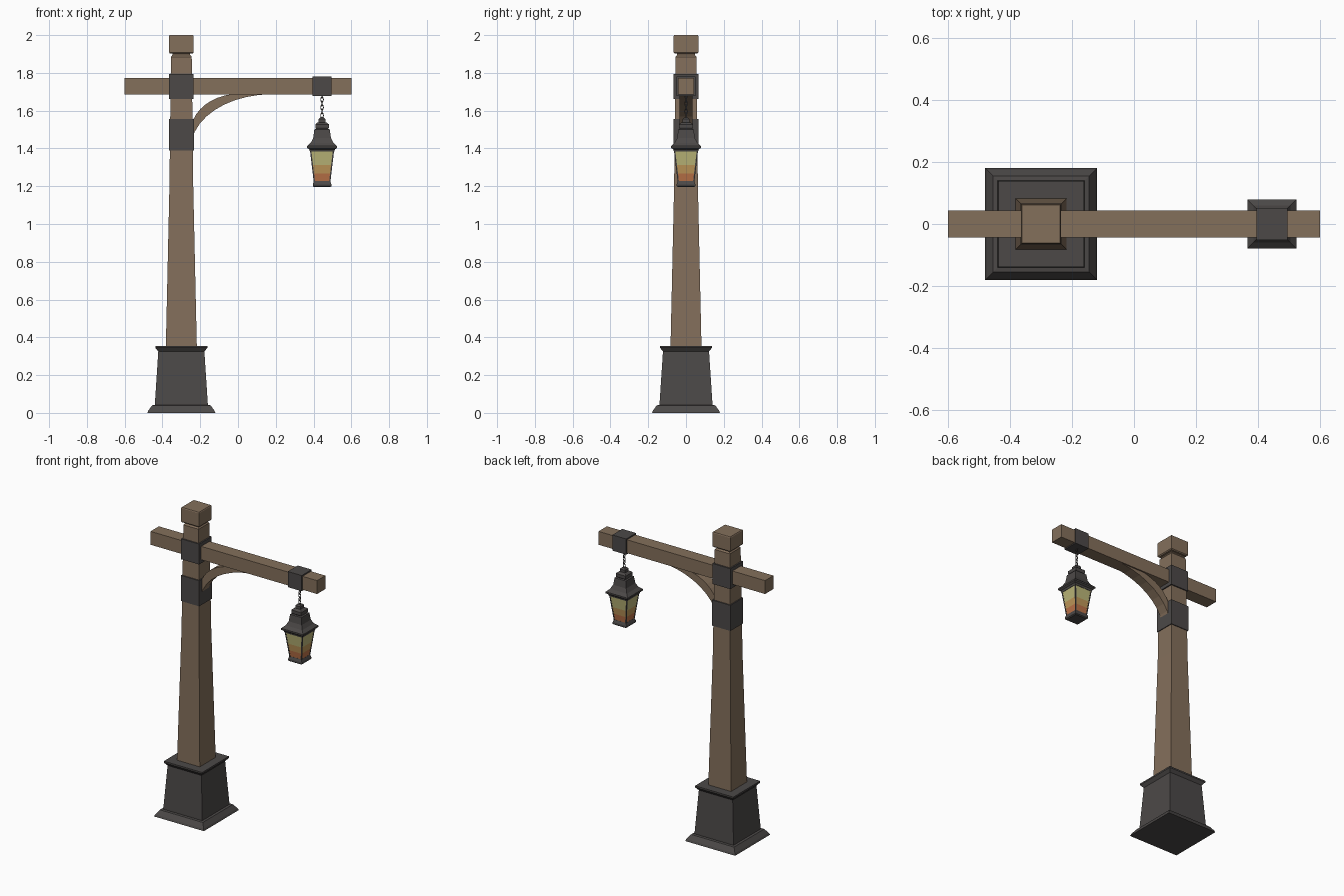
import bpy, bmesh, math
from mathutils import Matrix

cube = bpy.data.objects.get("Cube")
if cube:
    bpy.data.objects.remove(cube, do_unlink=True)


def material(name, rgb):
    m = bpy.data.materials.new(name)
    m.use_nodes = True
    m.diffuse_color = (*rgb, 1)
    m.node_tree.nodes["Principled BSDF"].inputs["Base Color"].default_value = (*rgb, 1)
    return m


WOOD = material("brown wood", (0.23, 0.16, 0.105))
IRON = material("dark iron", (0.072, 0.066, 0.064))
GLASS = [material("amber glass", (0.50, 0.17, 0.065)),
         material("gold glass", (0.52, 0.31, 0.10)),
         material("pale yellow glass", (0.50, 0.47, 0.19))]
POST_X, LAMP_X = -0.3, 0.445


def finish(name, bm, mats):
    bmesh.ops.recalc_face_normals(bm, faces=bm.faces)
    mesh = bpy.data.meshes.new(name)
    bm.to_mesh(mesh)
    bm.free()
    for m in mats:
        mesh.materials.append(m)
    ob = bpy.data.objects.new(name, mesh)
    bpy.context.collection.objects.link(ob)
    return ob


def square_loft(name, x, profile, *mats):
    """Stack square rings given as (half width, height); one material per level if several."""
    bm = bmesh.new()
    rings = [[bm.verts.new((x + sx * w, sy * w, z))
              for sx, sy in ((-1, -1), (1, -1), (1, 1), (-1, 1))] for w, z in profile]
    bm.faces.new(rings[0])
    bm.faces.new(rings[-1]).material_index = len(mats) - 1
    for level, (a, b) in enumerate(zip(rings, rings[1:])):
        for i in range(4):
            j = (i + 1) % 4
            f = bm.faces.new((a[i], a[j], b[j], b[i]))
            f.material_index = min(level, len(mats) - 1)
    return finish(name, bm, mats)


def box(name, lo, hi, mat):
    bm = bmesh.new()
    size = [b - a for a, b in zip(lo, hi)]
    mid = [(a + b) / 2 for a, b in zip(lo, hi)]
    bmesh.ops.create_cube(bm, size=1,
                          matrix=Matrix.Translation(mid) @ Matrix.Diagonal((*size, 1)))
    return finish(name, bm, [mat])


# Iron plinth, tapering timber post and its cap
square_loft("plinth", POST_X, [(0.18, 0), (0.175, 0.012), (0.155, 0.04), (0.14, 0.042),
                               (0.14, 0.05), (0.122, 0.325), (0.138, 0.345),
                               (0.138, 0.355)], IRON)
square_loft("post", POST_X, [(0.082, 0.35), (0.063, 1.2), (0.055, 1.885),
                             (0.047, 1.895), (0.047, 1.91)], WOOD)
square_loft("post_cap", POST_X, [(0.06, 1.902), (0.065, 1.908), (0.065, 1.995),
                                 (0.062, 2)], WOOD)

# Crossbeam and iron straps
box("crossbeam", (-0.6, -0.043, 1.685), (0.6, 0.043, 1.772), WOOD)
square_loft("upper_post_strap", POST_X, [(0.065, 1.662), (0.065, 1.795)], IRON)
square_loft("lower_post_strap", POST_X, [(0.066, 1.39), (0.066, 1.557)], IRON)
box("beam_strap", (0.395, -0.051, 1.678), (0.495, 0.051, 1.78), IRON)

# Curved brace between post and beam
bm = bmesh.new()
rows = []
STEPS = 10
for i in range(STEPS + 1):
    t = i / STEPS * math.pi / 2
    c, s = 1 - math.cos(t), math.sin(t)
    outer = (-0.25 + 0.26 * c, 1.49 + 0.2 * s)
    inner = (-0.25 + 0.43 * c, 1.40 + 0.287 * s)
    rows.append([bm.verts.new((p[0], y, p[1]))
                 for p, y in ((outer, -0.034), (inner, -0.034), (inner, 0.034), (outer, 0.034))])
bm.faces.new(rows[0])
bm.faces.new(rows[-1])
for a, b in zip(rows, rows[1:]):
    for i in range(4):
        j = (i + 1) % 4
        bm.faces.new((a[i], a[j], b[j], b[i]))
finish("curved_brace", bm, [WOOD])

# Chain of alternating links
LINKS = 6
for k in range(LINKS):
    z = 1.575 + k * 0.021
    bpy.ops.mesh.primitive_torus_add(major_radius=0.009, minor_radius=0.0028,
                                     major_segments=10, minor_segments=5,
                                     location=(LAMP_X, 0, z),
                                     rotation=(math.pi / 2, 0, math.pi / 2 * (k % 2)))
    link = bpy.context.object
    link.name = "chain_link"
    link.scale = (0.8, 1.45, 1)
    link.data.materials.append(IRON)

# Lantern: base, banded glass, flared roof
square_loft("lantern_base", LAMP_X, [(0.043, 1.195), (0.049, 1.2), (0.049, 1.212),
                                     (0.043, 1.228)], IRON)
square_loft("lantern_glass", LAMP_X, [(0.042, 1.225), (0.0475, 1.268), (0.053, 1.312),
                                      (0.062, 1.388)], *GLASS)
square_loft("lantern_roof", LAMP_X, [(0.064, 1.383), (0.068, 1.395), (0.079, 1.403),
                                     (0.079, 1.413), (0.06, 1.43), (0.047, 1.455),
                                     (0.041, 1.5), (0.032, 1.503), (0.036, 1.51),
                                     (0.036, 1.528), (0.026, 1.536), (0.019, 1.538),
                                     (0.019, 1.555), (0.01, 1.564)], IRON)

# Iron corner bars of the lantern
bm = bmesh.new()
for sx in (-1, 1):
    for sy in (-1, 1):
        ends = []
        for w, z in ((0.042, 1.222), (0.062, 1.39)):
            ends.append([bm.verts.new((LAMP_X + sx * (w + dx), sy * (w + dy), z))
                         for dx, dy in ((-0.005, -0.005), (0.002, -0.005),
                                        (0.002, 0.002), (-0.005, 0.002))])
        bm.faces.new(ends[0])
        bm.faces.new(ends[1])
        for i in range(4):
            j = (i + 1) % 4
            bm.faces.new((ends[0][i], ends[0][j], ends[1][j], ends[1][i]))
finish("lantern_corner_bars", bm, [IRON])
